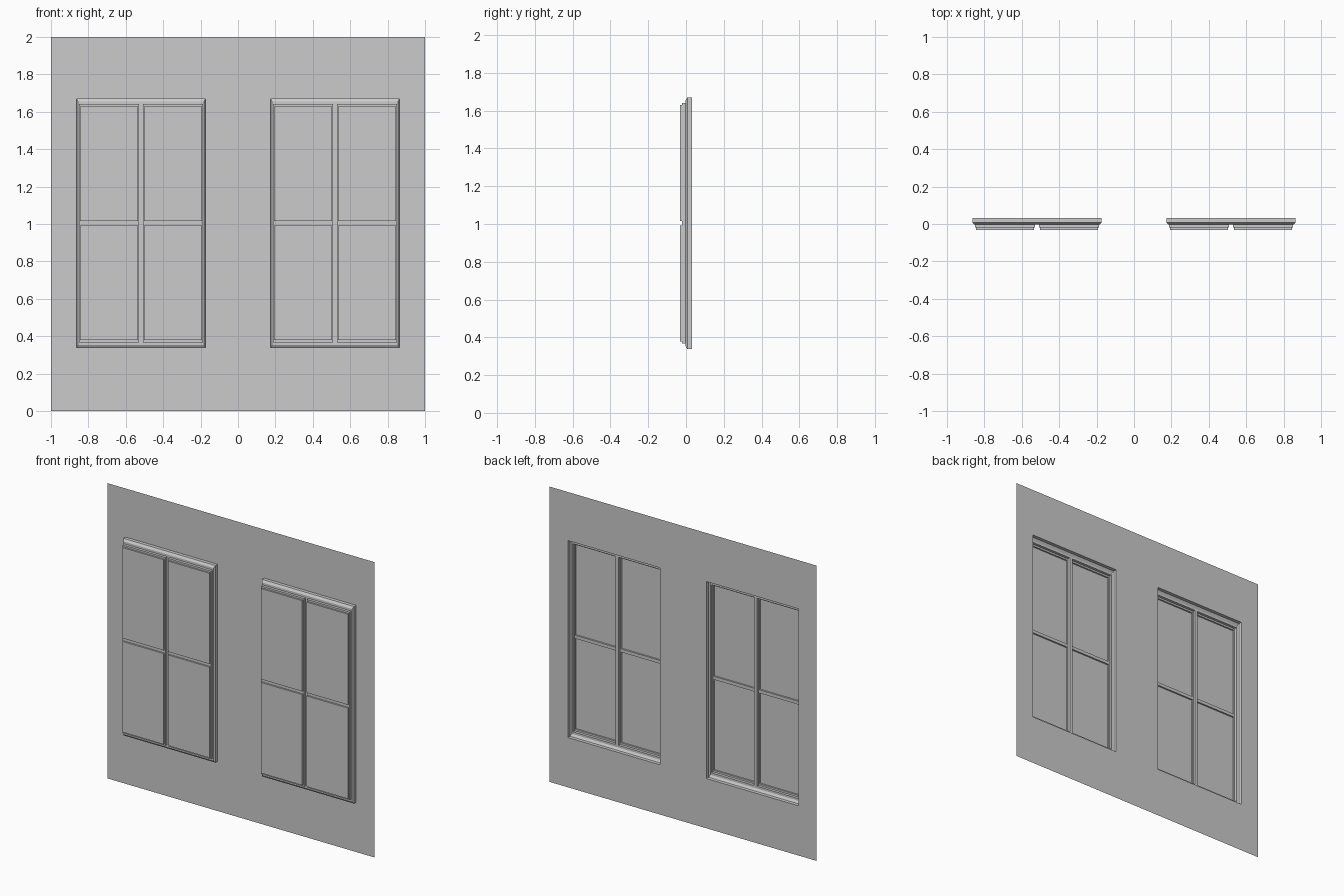
import bpy, bmesh

if "Cube" in bpy.data.objects:
    bpy.data.objects.remove(bpy.data.objects["Cube"])

# rect = (x0, x1, z0, z1)
def inset(r, dx, dz):
    return (r[0] + dx, r[1] - dx, r[2] + dz, r[3] - dz)

def face(bm, pts):
    bm.faces.new([bm.verts.new(p) for p in pts])

def corners(r, y):
    return [(r[0], y, r[2]), (r[1], y, r[2]), (r[1], y, r[3]), (r[0], y, r[3])]

def band(bm, ra, ya, rb, yb):
    """Ring of four faces joining two rectangles."""
    a, b = corners(ra, ya), corners(rb, yb)
    for i in range(4):
        j = (i + 1) % 4
        face(bm, [a[i], a[j], b[j], b[i]])

def plate(bm, r, y, holes=()):
    """Flat sheet facing -y with rectangular holes."""
    xs = sorted({r[0], r[1], *[v for h in holes for v in h[:2]]})
    zs = sorted({r[2], r[3], *[v for h in holes for v in h[2:]]})
    for x0, x1 in zip(xs, xs[1:]):
        for z0, z1 in zip(zs, zs[1:]):
            cx, cz = (x0 + x1) / 2, (z0 + z1) / 2
            if not any(h[0] < cx < h[1] and h[2] < cz < h[3] for h in holes):
                face(bm, corners((x0, x1, z0, z1), y))

def finish(bm, name):
    bmesh.ops.remove_doubles(bm, verts=bm.verts, dist=1e-5)
    me = bpy.data.meshes.new(name)
    bm.to_mesh(me)
    bm.free()
    ob = bpy.data.objects.new(name, me)
    bpy.context.collection.objects.link(ob)

BACK, FLOOR, STEP, FRONT = 0.031, -0.002, -0.02, -0.031
CZ, HW, HH = 1.004, 0.345, 0.667
openings = [(cx - HW, cx + HW, CZ - HH, CZ + HH) for cx in (-0.519, 0.519)]

# Wall sheet with two openings
bm = bmesh.new()
plate(bm, (-1, 1, 0, 2), BACK, openings)
finish(bm, "wall")

# Raised window shells, hollow from behind
for name, o in zip(("left_window", "right_window"), openings):
    bm = bmesh.new()
    cx = (o[0] + o[1]) / 2
    # outer frame with bevelled lip
    lip = inset(o, 0.008, 0.015)
    band(bm, o, BACK, o, 0.008)
    band(bm, o, 0.008, lip, FLOOR)
    # two tall sashes split by the deep vertical groove
    s = inset(o, 0.014, 0.03)
    sashes = [(s[0], cx - 0.011, s[2], s[3]), (cx + 0.011, s[1], s[2], s[3])]
    plate(bm, lip, FLOOR, sashes)
    for sash in sashes:
        band(bm, sash, FLOOR, sash, STEP)
        # two panes per sash split by the shallow horizontal groove
        p = inset(sash, 0.005, 0.012)
        panes = [(p[0], p[1], p[2], CZ - 0.011), (p[0], p[1], CZ + 0.011, p[3])]
        plate(bm, sash, STEP, panes)
        for pane in panes:
            band(bm, pane, STEP, pane, FRONT)
            plate(bm, pane, FRONT)
    finish(bm, name)
